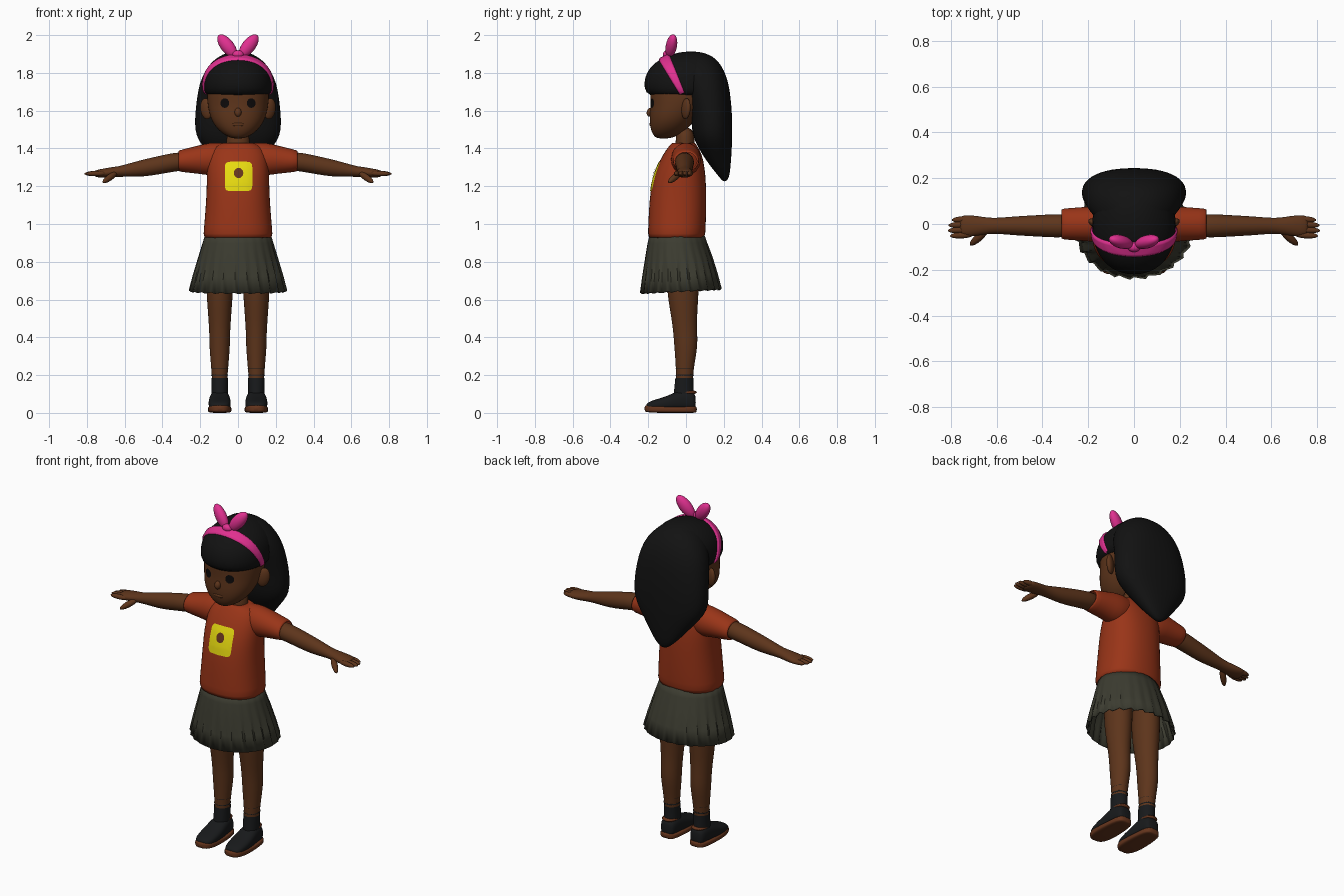
import bpy, bmesh, math
from mathutils import Vector, Matrix
from mathutils.bvhtree import BVHTree

cube = bpy.data.objects.get("Cube")
if cube:
    bpy.data.objects.remove(cube, do_unlink=True)


def material(name, colour):
    mat = bpy.data.materials.new(name)
    mat.use_nodes = True
    mat.diffuse_color = (*colour, 1)
    mat.node_tree.nodes["Principled BSDF"].inputs["Base Color"].default_value = (*colour, 1)
    return mat


SKIN = material("brown skin", (.11, .035, .011))
BLACK = material("black hair", (.006, .006, .006))
DARK = material("dark shoe", (.009, .01, .011))
EYE = material("eye black", (.004, .003, .003))
RED = material("rust red shirt", (.32, .035, .009))
GREY = material("olive grey skirt", (.045, .045, .03))
PINK = material("hot pink", (.75, .03, .28))
YELLOW = material("badge yellow", (.8, .7, .005))
SOLE = material("sole brown", (.13, .035, .012))


def finish(name, bm, mat, smooth=0, sharp=None):
    """Turn a bmesh into a named, shaded object."""
    bmesh.ops.recalc_face_normals(bm, faces=bm.faces)
    mesh = bpy.data.meshes.new(name)
    bm.to_mesh(mesh)
    bm.free()
    mesh.materials.append(mat)
    mesh.shade_smooth()
    if sharp:
        mesh.set_sharp_from_angle(angle=math.radians(sharp))
    obj = bpy.data.objects.new(name, mesh)
    bpy.context.collection.objects.link(obj)
    if smooth:
        sub = obj.modifiers.new("smooth", "SUBSURF")
        sub.levels = sub.render_levels = smooth
    return obj


def skin_grid(bm, rows, closed):
    """Bridge neighbouring rows of vertices with quads."""
    for a, b in zip(rows, rows[1:]):
        count = len(a)
        for i in range(count if closed else count - 1):
            j = (i + 1) % count
            bm.faces.new((a[i], a[j], b[j], b[i]))


def loft(name, rings, mat, axis="z", shift=0, mirror=1, power=2, n=24,
         caps=True, smooth=1, sharp=None):
    """Rings are (position along axis, half width, low, high)."""
    bm = bmesh.new()
    rows = []
    for t, half, low, high in rings:
        row = []
        for i in range(n):
            a = math.tau * i / n
            c, s = math.cos(a), math.sin(a)
            u = shift + half * math.copysign(abs(c) ** (2 / power), c)
            v = (low + high) / 2 + (high - low) / 2 * math.copysign(abs(s) ** (2 / power), s)
            x, y, z = {"x": (t, u, v), "y": (u, t, v), "z": (u, v, t)}[axis]
            row.append(bm.verts.new((x * mirror, y, z)))
        rows.append(row)
    skin_grid(bm, rows, True)
    if caps:
        bm.faces.new(rows[0])
        bm.faces.new(rows[-1])
    return finish(name, bm, mat, smooth, sharp)


def pod(name, start, end, width, mat, depth=None):
    """Ellipsoid stretched between two points."""
    a, b = Vector(start), Vector(end)
    turn = (b - a).to_track_quat("Z", "Y").to_matrix().to_4x4()
    size = Matrix.Diagonal((width, depth or width, (b - a).length / 2, 1))
    bm = bmesh.new()
    bmesh.ops.create_uvsphere(bm, u_segments=20, v_segments=14, radius=1,
                              matrix=Matrix.Translation((a + b) / 2) @ turn @ size)
    return finish(name, bm, mat)


def surface(*objects):
    bpy.context.view_layer.update()
    graph = bpy.context.evaluated_depsgraph_get()
    return [BVHTree.FromObject(o, graph) for o in objects]


def project(trees, origin, direction, lift):
    """Nearest hit on the given surfaces, lifted towards the origin."""
    direction = direction.normalized()
    hits = [tree.ray_cast(origin, direction) for tree in trees]
    near = min((h[3] for h in hits if h[0]), default=1)
    return origin + direction * (near - lift)


def plate(name, trees, x, z, rx, rz, mat, power=2, lift=.004):
    """Thin patch draped on the front of a surface."""
    bm = bmesh.new()
    rows = []
    for k in range(1, 9):
        row = []
        for i in range(40):
            a = math.tau * i / 40
            c, s = math.cos(a), math.sin(a)
            u = math.copysign(abs(c) ** (2 / power), c) * rx * k / 8
            v = math.copysign(abs(s) ** (2 / power), s) * rz * k / 8
            row.append(bm.verts.new(project(trees, Vector((x + u, -1, z + v)), Vector((0, 1, 0)), lift)))
        rows.append(row)
    skin_grid(bm, rows, True)
    bm.faces.new(rows[0])
    return finish(name, bm, mat)


# Shirt body and its badge
shirt = loft("shirt", [(.915, .183, -.2, .1), (.94, .185, -.203, .103), (1.02, .178, -.2, .107),
                       (1.12, .17, -.195, .108), (1.22, .166, -.183, .107), (1.3, .166, -.157, .1),
                       (1.37, .156, -.122, .085), (1.41, .13, -.092, .062), (1.435, .075, -.072, .045),
                       (1.42, .06, -.06, .035)], RED, power=2.3)
chest = surface(shirt)
plate("shirt_badge", chest, .003, 1.252, .073, .078, YELLOW, power=7)
plate("badge_dot", chest, .003, 1.27, .025, .027, SOLE, lift=.008)

# Pleated skirt
skirt = loft("skirt", [(.95, .172, -.19, .095), (.9, .187, -.203, .112), (.82, .21, -.215, .14),
                       (.73, .235, -.228, .165), (.645, .255, -.238, .185)],
             GREY, n=96, caps=False, smooth=0)
for v in skirt.data.vertices:
    drop = (.95 - v.co.z) / .3
    fold = (v.index % 4) / 3 - .5
    v.co.x *= 1 + .05 * drop * fold
    v.co.y *= 1 + .05 * drop * fold
    v.co.z += (.05 * v.co.y + .008 * fold) * drop
skirt.data.set_sharp_from_angle(angle=math.radians(35))
skirt.modifiers.new("cloth", "SOLIDIFY").thickness = .006

# Neck and head
loft("neck", [(1.36, .07, -.06, .05), (1.41, .062, -.055, .045), (1.52, .06, -.055, .045)], SKIN)
head = loft("head", [(1.452, .025, -.15, -.09), (1.464, .06, -.17, -.05), (1.495, .104, -.187, .0),
                     (1.54, .138, -.193, .04), (1.59, .155, -.193, .08), (1.64, .163, -.187, .12),
                     (1.7, .168, -.195, .15), (1.78, .155, -.18, .15), (1.85, .1, -.11, .1)],
            SKIN, power=2.2)
pod("nose", (0, -.185, 1.615), (0, -.195, 1.568), .018, SKIN)
pod("lips", (-.035, -.183, 1.527), (.035, -.183, 1.527), .011, SKIN)
face = surface(head)

# Hair: fringed cap and long pointed back
cap = loft("hair_cap", [(1.675, .1, -.12, .1), (1.677, .172, -.198, .19), (1.715, .187, -.226, .21),
                        (1.78, .183, -.22, .207), (1.83, .165, -.193, .19), (1.87, .127, -.145, .165),
                        (1.9, .08, -.075, .12), (1.914, .03, -.005, .06)], BLACK, power=2.15)
back = loft("long_hair", [(1.225, .012, .195, .215), (1.25, .05, .175, .23), (1.31, .105, .125, .237),
                          (1.38, .16, .078, .242), (1.44, .212, .045, .245), (1.5, .231, .03, .245),
                          (1.58, .229, .025, .245), (1.66, .22, .01, .238), (1.74, .207, -.02, .228),
                          (1.81, .178, -.03, .205), (1.87, .125, -.03, .168), (1.907, .06, .0, .11)],
            BLACK, power=2.3)
scalp = surface(cap, back)

# Headband draped over the hair
bm = bmesh.new()
up = Vector((0, -.1, .2)).normalized()
across = Vector((0, .2, .1)).normalized()
rows = []
for k in range(65):
    a = math.pi * k / 64
    out = Vector((math.cos(a), 0, 0)) + up * math.sin(a)
    wide = .013 + .018 * math.sin(a)
    row = []
    for s in range(-4, 5):
        base = Vector((0, -.02, 1.69)) + across * wide * s / 4
        row.append(bm.verts.new(project(scalp, base + out * .6, -out, .009 if abs(s) < 4 else .001)))
    rows.append(row)
skin_grid(bm, rows, False)
finish("headband", bm, PINK)
pod("bow_knot", (-.03, -.1, 1.898), (.03, -.1, 1.898), .022, PINK)

for side, m in (("left", 1), ("right", -1)):
    # Bow, eyes and ears
    pod(f"{side}_bow_loop", (.012 * m, -.09, 1.885), (.102 * m, -.065, 2), .029, PINK, .036)
    plate(f"{side}_eye", face, .07 * m, 1.64, .023, .025, EYE)
    pod(f"{side}_ear", (.16 * m, -.005, 1.555), (.176 * m, .005, 1.665), .018, SKIN, .035)

    # Sleeve, arm and hand
    loft(f"{side}_sleeve", [(.05, .06, 1.29, 1.425), (.12, .082, 1.25, 1.434), (.18, .078, 1.262, 1.425),
                            (.25, .072, 1.27, 1.405), (.32, .068, 1.277, 1.39), (.315, .058, 1.287, 1.38)],
         RED, "x", 0, m, caps=False)
    loft(f"{side}_arm", [(.25, .05, 1.285, 1.385), (.34, .052, 1.278, 1.378), (.42, .047, 1.262, 1.36),
                         (.5, .043, 1.25, 1.342), (.58, .036, 1.25, 1.32), (.63, .034, 1.25, 1.305),
                         (.68, .043, 1.245, 1.3), (.73, .048, 1.245, 1.29), (.765, .043, 1.25, 1.283)],
         SKIN, "x", -.008, m)
    for i in range(4):
        y = -.046 + i * .023
        tip = (.803, .813, .81, .795)[i]
        pod(f"{side}_finger_{i + 1}", (.7 * m, y, 1.268), (tip * m, y - .006, 1.266), .014, SKIN)
    pod(f"{side}_thumb", (.64 * m, -.025, 1.275), (.715 * m, -.092, 1.22), .017, SKIN)

    # Leg
    loft(f"{side}_leg", [(.88, .07, -.1, .07), (.7, .073, -.105, .07), (.6, .068, -.095, .065),
                         (.5, .06, -.077, .058), (.42, .055, -.067, .06), (.35, .055, -.062, .062),
                         (.26, .047, -.055, .045), (.18, .04, -.052, .035), (.08, .038, -.05, .035)],
         SKIN, shift=.097, mirror=m)

    # Sock with ankle bands
    loft(f"{side}_sock", [(.07, .044, -.07, .045), (.13, .043, -.062, .04), (.185, .045, -.057, .04)],
         DARK, shift=.097, mirror=m, caps=False)
    for i, z in enumerate((.2, .236)):
        loft(f"{side}_ankle_band_{i + 1}", [(z - .012, .048, -.058, .044), (z + .012, .05, -.059, .048)],
             DARK, shift=.097, mirror=m)

    # Shoe, sole and heel strap
    loft(f"{side}_shoe", [(-.212, .025, .02, .045), (-.2, .046, .015, .057), (-.16, .058, .012, .072),
                          (-.1, .06, .012, .088), (-.05, .056, .012, .115), (.0, .05, .012, .125),
                          (.04, .044, .012, .11), (.052, .03, .015, .09)],
         DARK, "y", .097, m, power=2.6)
    loft(f"{side}_sole", [(-.22, .02, .008, .038), (-.208, .046, .004, .042), (-.16, .062, 0, .04),
                          (-.09, .064, 0, .034), (0, .058, 0, .034), (.045, .046, 0, .036),
                          (.058, .025, .004, .034)], SOLE, "y", .097, m, power=4)
    loft(f"{side}_heel_strap", [(.095, .048, -.05, .058), (.122, .047, -.05, .066)],
         SOLE, shift=.097, mirror=m)
